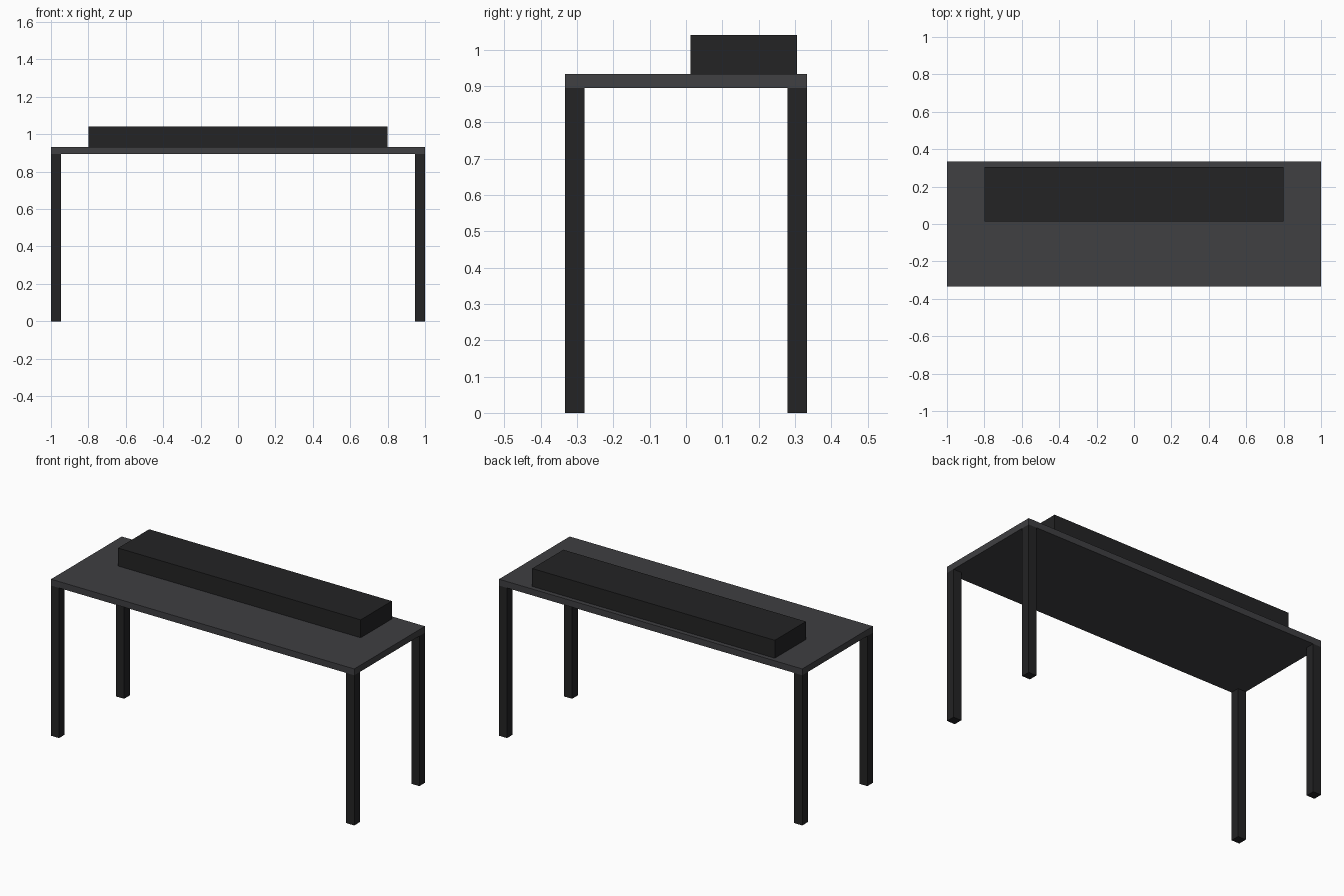
import bpy

if "Cube" in bpy.data.objects:
    bpy.data.objects.remove(bpy.data.objects["Cube"])


def material(name, color):
    mat = bpy.data.materials.new(name)
    mat.diffuse_color = (*color, 1.0)
    mat.use_nodes = True
    mat.node_tree.nodes["Principled BSDF"].inputs["Base Color"].default_value = mat.diffuse_color
    return mat


def box(name, lo, hi, mat):
    """Axis-aligned box between two corners."""
    centre = [(a + b) / 2 for a, b in zip(lo, hi)]
    bpy.ops.mesh.primitive_cube_add(size=1, location=centre)
    obj = bpy.context.object
    obj.name = name
    obj.scale = [b - a for a, b in zip(lo, hi)]
    bpy.ops.object.transform_apply(location=False, rotation=False, scale=True)
    obj.data.materials.append(mat)
    return obj


grey = material("dark_grey", (0.05, 0.05, 0.054))
black = material("near_black", (0.017, 0.017, 0.018))

HX, HY = 1.0, 0.333          # half length and half depth
UNDER, TOP = 0.895, 0.933    # table top faces
LEG = 0.053

# Table top
box("table_top", (-HX, -HY, UNDER), (HX, HY, TOP), grey)

# Long box standing towards the back of the top
box("raised_box", (-0.8, 0.013, TOP), (0.8, 0.306, 1.04), black)

# Four square legs flush with the corners
for side, sx in (("left", -1), ("right", 1)):
    for end, sy in (("front", -1), ("back", 1)):
        xs = sorted((sx * HX, sx * (HX - LEG)))
        ys = sorted((sy * HY, sy * (HY - LEG)))
        box(f"{end}_{side}_leg", (xs[0], ys[0], 0), (xs[1], ys[1], UNDER), black)
